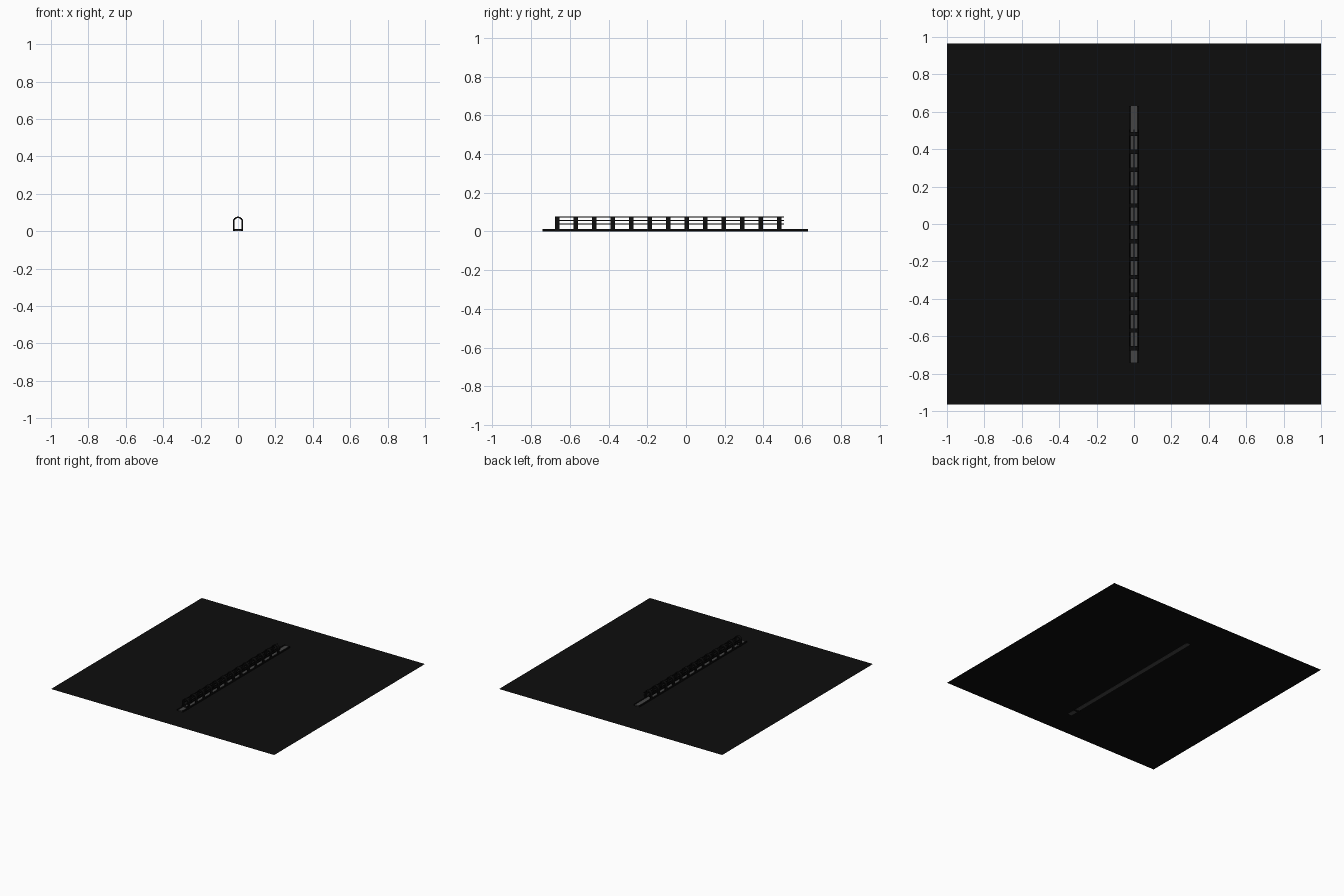
import bpy, bmesh, math

if "Cube" in bpy.data.objects:
    bpy.data.objects.remove(bpy.data.objects["Cube"])


def material(name, v):
    m = bpy.data.materials.new(name)
    m.diffuse_color = (v, v, v, 1)
    m.use_nodes = True
    m.node_tree.nodes["Principled BSDF"].inputs["Base Color"].default_value = m.diffuse_color
    return m


BLACK = material("black", 0.004)
GREY = material("dark_grey", 0.06)


def finish(name, bm, mat):
    bmesh.ops.recalc_face_normals(bm, faces=bm.faces)
    me = bpy.data.meshes.new(name)
    bm.to_mesh(me)
    bm.free()
    ob = bpy.data.objects.new(name, me)
    bpy.context.collection.objects.link(ob)
    me.materials.append(mat)
    return ob


def box(name, x, y, z, mat):
    bm = bmesh.new()
    bmesh.ops.create_cube(bm, size=1)
    for v in bm.verts:
        v.co = [a + (c + 0.5) * (b - a) for c, (a, b) in zip(v.co, (x, y, z))]
    return finish(name, bm, mat)


# flat backing sheet
bm = bmesh.new()
bmesh.ops.create_grid(bm, x_segments=1, y_segments=1, size=1)
for v in bm.verts:
    v.co.y *= 0.965
    v.co.z = 0.002
finish("backing_sheet", bm, BLACK)

# long strip with dark side rails
box("centre_strip", (-0.017, 0.017), (-0.74, 0.63), (0.001, 0.01), GREY)
for s in (-1, 1):
    x = sorted((s * 0.017, s * 0.027))
    box("side_rail", x, (-0.74, 0.63), (0.003, 0.013), BLACK)


# arch outline: straight legs with a round top
def outline(r, steps=12):
    zc = 0.05
    arc = [(r * math.cos(math.pi * i / steps), zc + r * math.sin(math.pi * i / steps))
           for i in range(steps + 1)]
    return [(r, 0.005)] + arc + [(-r, 0.005)]


def hoop(y, depth=0.023):
    bm = bmesh.new()
    rings = []
    for (xo, zo), (xi, zi) in zip(outline(0.028), outline(0.020)):
        rings.append([bm.verts.new(p) for p in (
            (xo, y - depth / 2, zo), (xo, y + depth / 2, zo),
            (xi, y + depth / 2, zi), (xi, y - depth / 2, zi))])
    for a, b in zip(rings, rings[1:]):
        for k in range(4):
            bm.faces.new((a[k], a[(k + 1) % 4], b[(k + 1) % 4], b[k]))
    bm.faces.new(rings[0])
    bm.faces.new(rings[-1])
    return finish("cage_hoop", bm, BLACK)


for i in range(13):
    hoop(-0.665 + i * 0.0955)

# cross bar under the first hoop
box("end_cross_bar", (-0.028, 0.028), (-0.677, -0.653), (0, 0.012), BLACK)

# lengthwise cage bars: top, shoulders and sides
Y = (-0.675, 0.505)
box("top_bar", (-0.003, 0.003), Y, (0.072, 0.076), BLACK)
for s in (-1, 1):
    for z in (0.038, 0.057):
        box("cage_bar", sorted((s * 0.021, s * 0.026)), Y, (z - 0.003, z + 0.003), BLACK)
